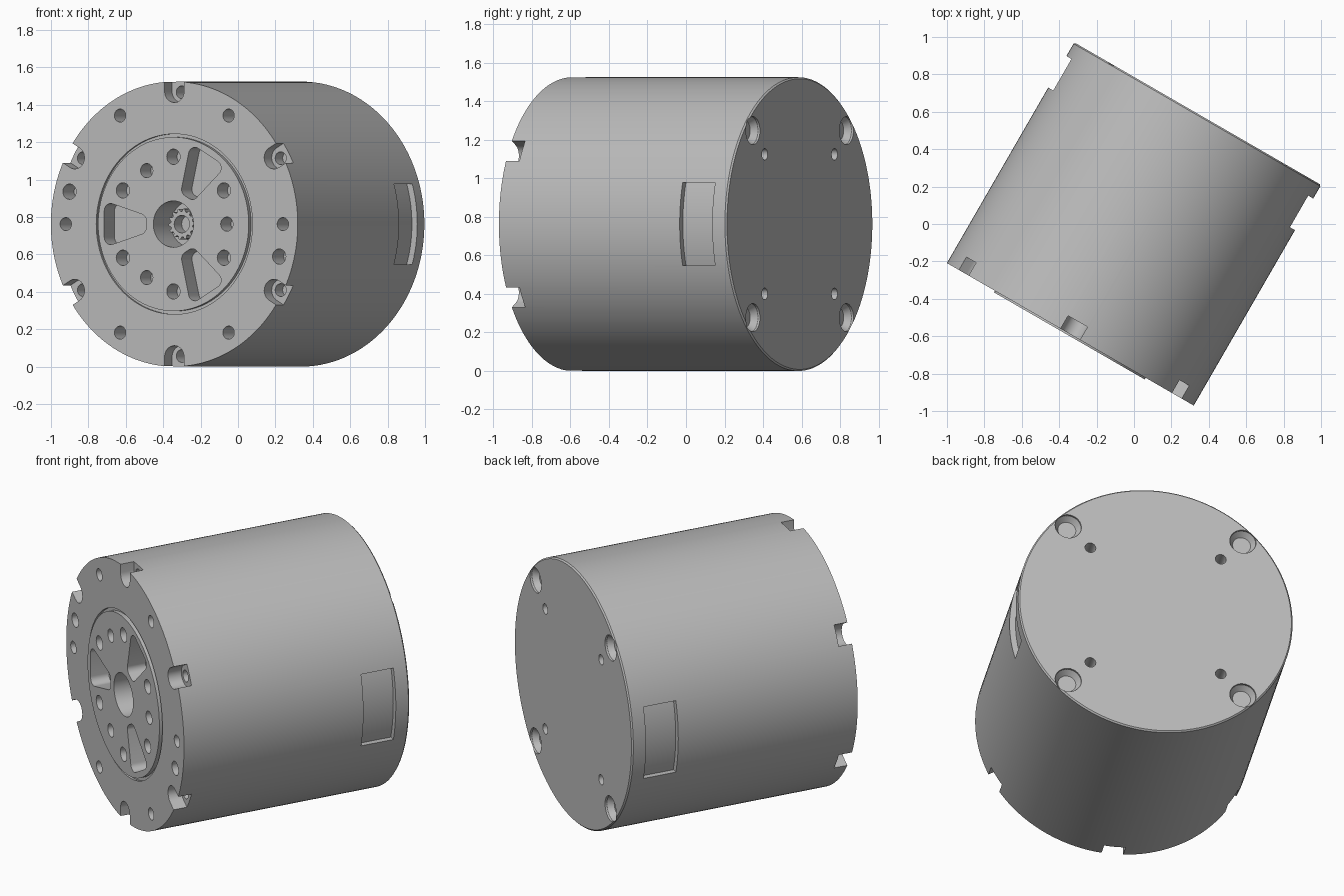
import bpy, bmesh
from math import sin, cos, pi, radians
from mathutils import Matrix, Vector
from mathutils.geometry import convex_hull_2d

if "Cube" in bpy.data.objects:
    bpy.data.objects.remove(bpy.data.objects["Cube"])

R, HALF = 0.762, 0.681
FRONT, BACK = -HALF, HALF
PLACE = Matrix.Translation((0, 0, R)) @ Matrix.Rotation(radians(-30), 4, "Z")

metal = bpy.data.materials.new("brushed_grey")
metal.use_nodes = True
grey = (0.5, 0.5, 0.5, 1)
metal.diffuse_color = grey
metal.node_tree.nodes["Principled BSDF"].inputs["Base Color"].default_value = grey


def circle(r, cx=0, cz=0, n=32):
    return [(cx + r * cos(2 * pi * i / n), cz + r * sin(2 * pi * i / n)) for i in range(n)]


def polar(r, deg):
    return r * cos(radians(deg)), r * sin(radians(deg))


def turned(pts, deg):
    c, s = polar(1, deg)
    return [(x * c - z * s, x * s + z * c) for x, z in pts]


def hull(pts):
    return [pts[i] for i in convex_hull_2d([Vector(p) for p in pts])]


def loft(bm, sections):
    """Closed solid through (outline, y) sections, running along y."""
    rings = [[bm.verts.new((x, y, z)) for x, z in pts] for pts, y in sections]
    faces = [bm.faces.new(rings[0]), bm.faces.new(rings[-1][::-1])]
    n = len(rings[0])
    for a, b in zip(rings, rings[1:]):
        for i in range(n):
            j = (i + 1) % n
            faces.append(bm.faces.new((a[i], b[i], b[j], a[j])))
    bmesh.ops.recalc_face_normals(bm, faces=faces)


def prism(bm, pts, y0, y1):
    loft(bm, [(pts, y0), (pts, y1)])


def make(name, bm):
    mesh = bpy.data.meshes.new(name)
    bm.to_mesh(mesh)
    bm.free()
    ob = bpy.data.objects.new(name, mesh)
    bpy.context.collection.objects.link(ob)
    mesh.materials.append(metal)
    ob.matrix_world = PLACE
    return ob


def cut(ob, bm):
    """Subtract the solids in bm from ob and bake the result."""
    cutter = make("cutter", bm)
    cutter.hide_render = True
    mod = ob.modifiers.new("cut", "BOOLEAN")
    mod.operation, mod.solver, mod.object = "DIFFERENCE", "EXACT", cutter
    bpy.context.view_layer.update()
    deps = bpy.context.evaluated_depsgraph_get()
    mesh = bpy.data.meshes.new_from_object(ob.evaluated_get(deps))
    ob.modifiers.clear()
    ob.data = mesh
    bpy.data.objects.remove(cutter)


def smooth(ob):
    bpy.ops.object.select_all(action="DESELECT")
    ob.select_set(True)
    bpy.context.view_layer.objects.active = ob
    bpy.ops.object.shade_smooth_by_angle(angle=radians(30))


# Housing: raised hub disc, shallow groove, drum, tiny rear chamfer
bm = bmesh.new()
outline = [(0.465, FRONT - 0.01), (0.465, FRONT + 0.015), (0.482, FRONT + 0.015),
           (0.482, FRONT), (R, FRONT), (R, BACK - 0.008), (R - 0.008, BACK)]
loft(bm, [(circle(r, n=160), y) for r, y in outline])
housing = make("motor_housing", bm)

cuts = bmesh.new()
OUT = FRONT - 0.1

# Mounting holes round the front rim
for deg in (0, 60, 120, 180, 240, 300, 165, -15):
    r = 0.035 if deg % 60 == 0 else 0.041
    prism(cuts, circle(r, *polar(0.67, deg)), OUT, FRONT + 0.12)

# Open notches in the rim, each with a screw hole in its floor
notch = hull(circle(0.06, 0.71) + [(0.9, -0.06), (0.9, 0.06)])
screw_holes = bmesh.new()
for k in range(6):
    deg = 30 + 60 * k
    prism(cuts, turned(notch, deg), OUT, FRONT + 0.08)
    prism(screw_holes, circle(0.034, *polar(0.705, deg)), FRONT + 0.04, FRONT + 0.16)

# Hub holes and rounded wedge pockets
for k in range(6):
    prism(cuts, circle(0.041, *polar(0.36, 30 + 60 * k)), OUT, FRONT + 0.1)
corners = [(0.387, 0.07), (0.387, -0.07), (0.207, 0.015), (0.207, -0.015)]
wedge = hull([p for c in corners for p in circle(0.04, *c)])
for k in range(3):
    prism(cuts, circle(0.038, *polar(0.33, 120 * k)), OUT, FRONT + 0.1)
    prism(cuts, turned(wedge, 60 + 120 * k), OUT, FRONT + 0.1)

# Central bore
prism(cuts, circle(0.124, n=48), OUT, FRONT + 0.18)

# Curved recesses on both flanks
arc = [polar(R - 0.033, -17.2 + 34.4 * i / 16) for i in range(17)]
half_height = arc[-1][1]
recess = arc + [(0.9, half_height), (0.9, -half_height)]
for deg in (0, 180):
    prism(cuts, turned(recess, deg), FRONT + 1.083, FRONT + 1.278)

# Rear countersinks and pilot holes
for k in range(4):
    deg = 45 + 90 * k
    x, z = polar(0.686, deg)
    loft(cuts, [(circle(0.05, x, z), BACK - 0.045), (circle(0.073, x, z), BACK - 0.012),
                (circle(0.073, x, z), BACK + 0.1)])
    prism(cuts, circle(0.03, *polar(0.512, deg)), BACK - 0.1, BACK + 0.1)

cut(housing, cuts)
cut(housing, screw_holes)
smooth(housing)

# Toothed hollow shaft inside the bore
bm = bmesh.new()
teeth = [polar(0.083 if i % 4 < 2 else 0.068, i * 360 / 56) for i in range(56)]
prism(bm, teeth, FRONT + 0.08, FRONT + 0.185)
shaft = make("toothed_shaft", bm)
bore = bmesh.new()
prism(bore, circle(0.047), OUT, FRONT + 0.16)
cut(shaft, bore)
smooth(shaft)
